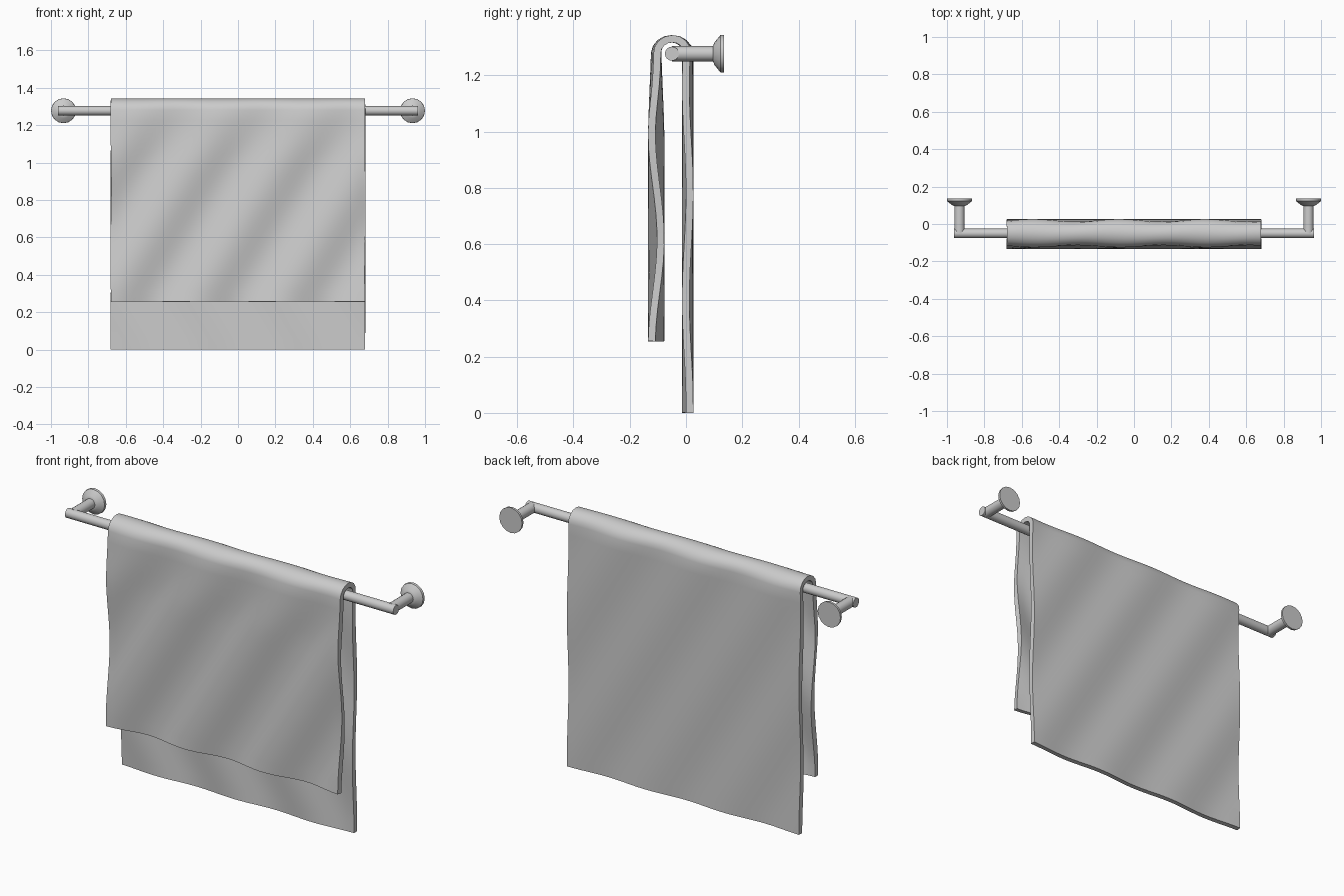
import bpy, bmesh
from math import sin, cos, pi

if "Cube" in bpy.data.objects:
    bpy.data.objects.remove(bpy.data.objects["Cube"])

BAR_Y, BAR_Z = -0.05, 1.277


def finish(name, bm, angle=0.6):
    bmesh.ops.recalc_face_normals(bm, faces=bm.faces[:])
    me = bpy.data.meshes.new(name)
    bm.to_mesh(me)
    bm.free()
    ob = bpy.data.objects.new(name, me)
    bpy.context.collection.objects.link(ob)
    bpy.ops.object.select_all(action='DESELECT')
    bpy.context.view_layer.objects.active = ob
    ob.select_set(True)
    bpy.ops.object.shade_smooth_by_angle(angle=angle)
    return ob


def lathe(name, profile, place, sides=16):
    """Closed round part; profile = (radius, distance along axis)."""
    bm = bmesh.new()
    rings = [[bm.verts.new(place(r * cos(2 * pi * i / sides),
                                 r * sin(2 * pi * i / sides), d))
              for i in range(sides)] for r, d in profile]
    for a, b in zip(rings, rings[1:]):
        for i in range(sides):
            j = (i + 1) % sides
            bm.faces.new((a[i], a[j], b[j], b[i]))
    bm.faces.new(rings[0])
    bm.faces.new(rings[-1])
    return finish(name, bm)


# Horizontal rail
lathe("rail", [(0.025, -0.962), (0.025, 0.962)],
      lambda a, b, d: (d, BAR_Y + a, BAR_Z + b))

# Wall posts with flared round flanges
for side, s in (("left", -1), ("right", 1)):
    lathe(side + "_post", [(0.027, BAR_Y), (0.027, 0.115)],
          lambda a, b, d: (s * 0.933 + a, d, BAR_Z + b))
    lathe(side + "_flange", [(0.027, 0.096), (0.040, 0.101),
                             (0.066, 0.122), (0.067, 0.135)],
          lambda a, b, d: (s * 0.933 + a, d, BAR_Z + b))

# Towel: draped profile (y, z, u) with u = 0 front, 1 back
FRONT_Y, BACK_Y, TOP = -0.106, 0.006, 1.28
mid, rad = (FRONT_Y + BACK_Y) / 2, (BACK_Y - FRONT_Y) / 2
profile = [(FRONT_Y, 0.255 + (TOP - 0.255) * i / 18, 0) for i in range(18)]
for i in range(9):
    t = pi * i / 8
    profile.append((mid - rad * cos(t), TOP + 0.05 * sin(t), i / 8))
profile += [(BACK_Y, TOP * (1 - i / 22), 1) for i in range(1, 23)]


def ripple(x, z, u):
    k, m = 2 * pi / 0.46, 2 * pi / 0.76
    calm = 0.35 + 0.65 * min(1, max(0, (1.27 - z) / 0.25))
    front = 0.016 * cos(k * (x - 0.68) - m * (z - 0.62)) * calm
    back = 0.007 * cos(k * (x - 0.68) + m * (z - 0.78))
    return front * (1 - u) + back * u


bm = bmesh.new()
NX = 36
rows = []
for y, z, u in profile:
    rows.append([bm.verts.new((x, y + ripple(x, z, u), z))
                 for x in (-0.68 + 1.36 * i / NX for i in range(NX + 1))])
for a, b in zip(rows, rows[1:]):
    for i in range(NX):
        bm.faces.new((a[i], a[i + 1], b[i + 1], b[i]))
towel = finish("towel", bm)
mod = towel.modifiers.new("thickness", 'SOLIDIFY')
mod.thickness = 0.026
mod.offset = 0
# keep the hem and side edges crisp
bpy.ops.object.modifier_apply(modifier=mod.name)
bpy.ops.object.shade_smooth_by_angle(angle=0.6)
